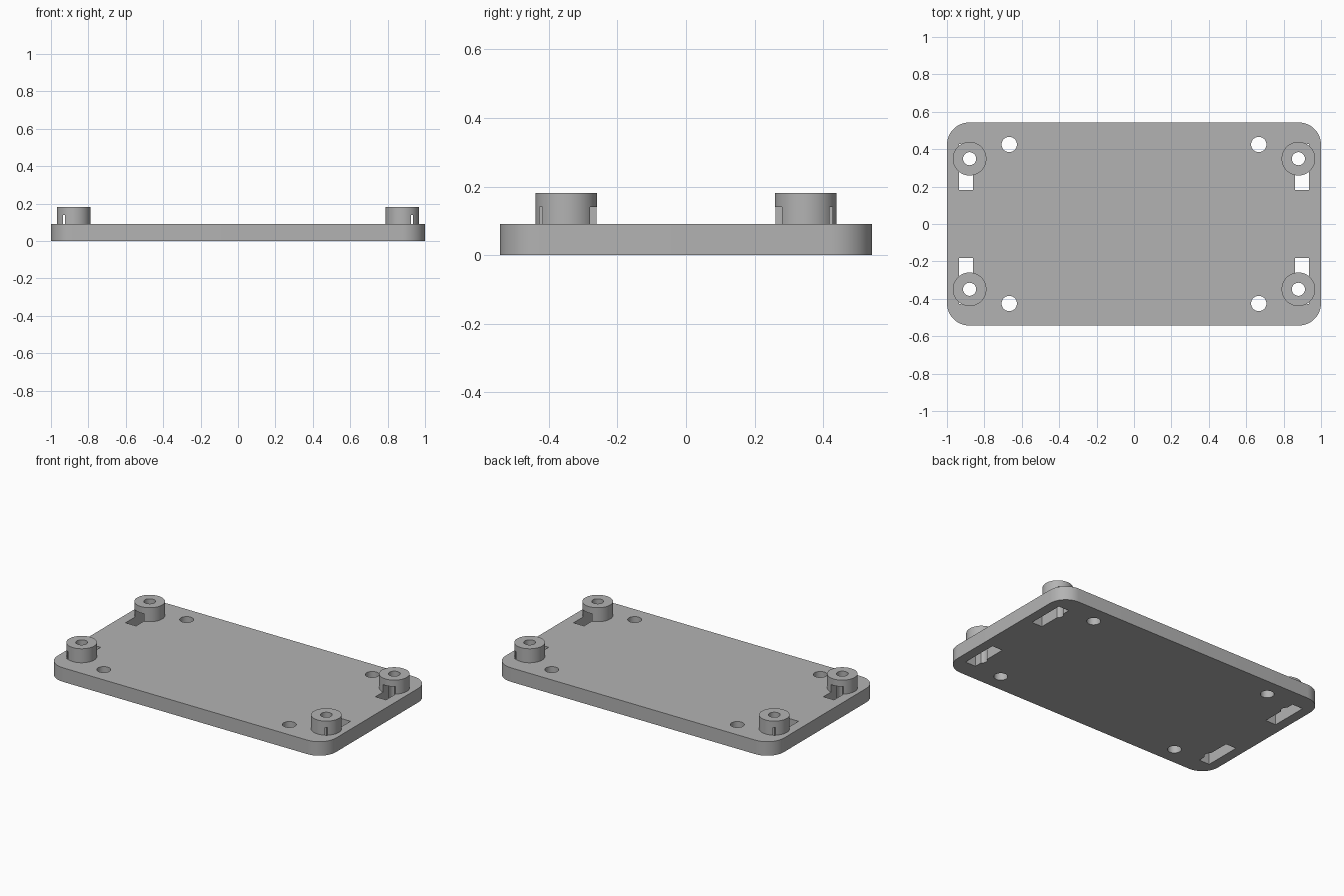
import bpy
import math

if "Cube" in bpy.data.objects:
    bpy.data.objects.remove(bpy.data.objects["Cube"], do_unlink=True)

HALF_X, HALF_Y, CORNER = 1.0, 0.543, 0.12
PLATE_TOP, POST_TOP, SLOT_TOP = 0.091, 0.182, 0.14
POST_X, POST_Y = 0.879, 0.349

grey = bpy.data.materials.new("grey plastic")
grey.use_nodes = True
grey.diffuse_color = (0.45, 0.45, 0.45, 1)
grey.node_tree.nodes["Principled BSDF"].inputs["Base Color"].default_value = grey.diffuse_color


def circle(cx, cy, r, n=48):
    return [(cx + r * math.cos(2 * math.pi * i / n), cy + r * math.sin(2 * math.pi * i / n))
            for i in range(n)]


def rectangle(x0, x1, y0, y1):
    x0, x1 = sorted((x0, x1))
    y0, y1 = sorted((y0, y1))
    return [(x0, y0), (x1, y0), (x1, y1), (x0, y1)]


def rounded_rectangle(hx, hy, r, steps=12):
    points = []
    for quarter, (sx, sy) in enumerate([(1, 1), (-1, 1), (-1, -1), (1, -1)]):
        for i in range(steps + 1):
            a = math.pi / 2 * (quarter + i / steps)
            points.append((sx * (hx - r) + r * math.cos(a), sy * (hy - r) + r * math.sin(a)))
    return points


def prism(name, outline, z0, z1):
    """Extrude a counter-clockwise outline from z0 to z1."""
    n = len(outline)
    verts = [(x, y, z) for z in (z0, z1) for x, y in outline]
    faces = [tuple(reversed(range(n))), tuple(range(n, 2 * n))]
    faces += [(i, (i + 1) % n, n + (i + 1) % n, n + i) for i in range(n)]
    mesh = bpy.data.meshes.new(name)
    mesh.from_pydata(verts, [], faces)
    mesh.materials.append(grey)
    obj = bpy.data.objects.new(name, mesh)
    bpy.context.collection.objects.link(obj)
    return obj


def carve(obj, cutters):
    """Subtract the cutters, bake the result and smooth the round walls."""
    for cutter in cutters:
        mod = obj.modifiers.new("cut", "BOOLEAN")
        mod.operation, mod.solver, mod.object = "DIFFERENCE", "EXACT", cutter
    graph = bpy.context.evaluated_depsgraph_get()
    baked = bpy.data.meshes.new_from_object(obj.evaluated_get(graph))
    obj.modifiers.clear()
    obj.data = baked
    bpy.ops.object.select_all(action="DESELECT")
    obj.select_set(True)
    bpy.context.view_layer.objects.active = obj
    bpy.ops.object.shade_smooth_by_angle(angle=math.radians(30))


plate = prism("base_plate", rounded_rectangle(HALF_X, HALF_Y, CORNER), 0, PLATE_TOP)
plate_cutters = []

for sx, side in ((1, "left"), (-1, "right")):
    for sy, end in ((-1, "front"), (1, "back")):
        # Post with a screw bore and a nut slot that runs down through the plate
        post = prism(f"{end}_{side}_post", circle(sx * POST_X, sy * POST_Y, 0.09), PLATE_TOP, POST_TOP)
        bore = prism("bore_cutter", circle(sx * POST_X, sy * POST_Y, 0.035), -0.1, 0.3)
        slot = prism("slot_cutter", rectangle(sx * 0.86, sx * 0.936, sy * 0.182, sy * 0.427),
                     -0.1, SLOT_TOP)
        carve(post, [bore, slot])
        # Mounting hole in the plate
        hole = prism("hole_cutter", circle(sx * 0.667, sy * 0.425, 0.041), -0.1, 0.3)
        plate_cutters += [bore, slot, hole]

carve(plate, plate_cutters)
for cutter in plate_cutters:
    bpy.data.objects.remove(cutter, do_unlink=True)
